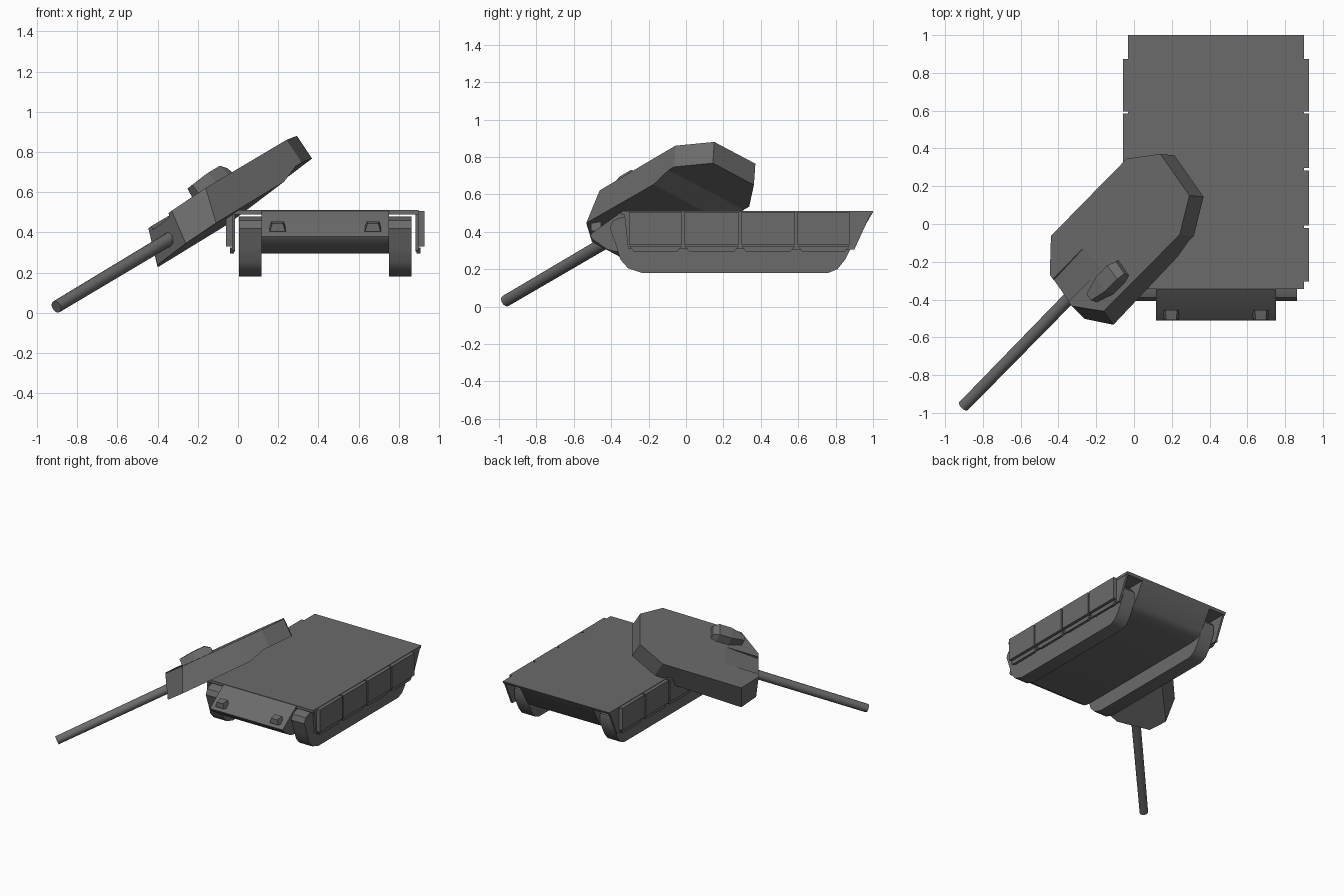
import bpy, bmesh
from mathutils import Vector, Matrix

if "Cube" in bpy.data.objects:
    bpy.data.objects.remove(bpy.data.objects["Cube"])

CX = 0.434                                  # hull centre line
steel = bpy.data.materials.new("dark_steel")
steel.diffuse_color = (.147, .147, .147, 1)
steel.use_nodes = True
steel.node_tree.nodes["Principled BSDF"].inputs["Base Color"].default_value = steel.diffuse_color


def finish(name, bm, smooth=False):
    bmesh.ops.recalc_face_normals(bm, faces=bm.faces)
    me = bpy.data.meshes.new(name)
    bm.to_mesh(me)
    bm.free()
    me.materials.append(steel)
    ob = bpy.data.objects.new(name, me)
    bpy.context.collection.objects.link(ob)
    if smooth:
        bpy.ops.object.select_all(action='DESELECT')
        ob.select_set(True)
        bpy.context.view_layer.objects.active = ob
        bpy.ops.object.shade_smooth_by_angle(angle=0.6)
    return ob


def loft(name, rings, smooth=False, matrix=None):
    """Skin equal-sized closed rings and cap both ends."""
    bm = bmesh.new()
    vs = [[bm.verts.new(p) for p in r] for r in rings]
    n = len(rings[0])
    for a, b in zip(vs, vs[1:]):
        for i in range(n):
            j = (i + 1) % n
            bm.faces.new((a[i], a[j], b[j], b[i]))
    bm.faces.new(vs[0])
    bm.faces.new(vs[-1])
    if matrix:
        bm.transform(matrix)
    return finish(name, bm, smooth)


def prism(name, profile, x0, x1, smooth=False):
    """Extrude a (y, z) profile between two x offsets from the centre line."""
    return loft(name, [[(CX + x, y, z) for y, z in profile] for x in (x0, x1)], smooth)


def pair(name, profile, x0, x1, smooth=False):
    for side, s in (("left", -1), ("right", 1)):
        prism(f"{side}_{name}", profile, s * x0, s * x1, smooth)


# Hull: central body with sloping nose and stern, wide deck above
prism("hull_body", [(-.34, .51), (-.50, .395), (-.512, .38), (-.50, .36), (-.42, .305),
                    (-.38, .295), (.78, .295), (.85, .305), (.90, .335), (1, .505)], -.317, .317, True)
prism("deck", [(-.345, .51), (-.345, .49), (.99, .49), (1, .51)], -.465, .465)

# Tracks
pair("track", [(-.34, .48), (-.39, .46), (-.408, .42), (-.375, .33), (-.35, .25), (-.31, .205),
               (-.235, .18), (.76, .18), (.81, .20), (.85, .25), (.905, .36), (.90, .43),
               (.86, .475)], .317, .43, True)

# Side plates and four skirt panels per side
pair("side_plate", [(-.33, .50), (-.31, .31), (.90, .305), (.99, .50)], .448, .463)
edges = [-.31, -.015, .29, .59, .88]
for i, (a, b) in enumerate(zip(edges, edges[1:])):
    a, b = a + .006, b - .006
    pair(f"skirt_{i}", [(a, .506), (a, .33), (b, .33), (b, .506)], .46, .493)
    pair(f"skirt_lip_{i}", [(a, .325), (a + .025, .295), (b - .025, .295), (b, .325)], .455, .475)

# Headlights on the glacis
for side, x in (("left", -.237), ("right", .237)):
    loft(side + "_headlight", [
        [(CX + x + sx * w, y, z) for sx, z in ((-1, z0), (1, z0), (.7, z1), (-.7, z1))]
        for y, w, z0, z1 in ((-.455, .045, .405, .455), (-.508, .038, .405, .445))])

# Turret frame: x = rearward, y = sideways, z = normal of the roof
e1, e2, up = Vector((.86, 0, .51)).normalized(), Vector((0, 1, 0)), Vector((-.51, 0, .86)).normalized()
back = (e1 * .754 + e2 * .657).normalized()
side = (-.657 * e1 + .754 * e2 - .075 * up).normalized()
norm = back.cross(side)
M = Matrix((back, side, norm)).transposed().to_4x4()
M.translation = -.2 * (-.657 * e1 + .754 * e2) + Vector((.023, -.037, .014))

# Turret shell: stations (top b, top half width, bottom b, bottom half width, bottom height)
ROOF = .598
stations = [(-.30, .11, -.362, .134, .42), (-.165, .265, -.245, .277, .42),
            (.29, .267, .29, .267, .425), (.41, .267, .41, .267, .462),
            (.455, .267, .455, .267, .462), (.632, .146, .632, .146, .462)]
turret = loft("turret", [[(bt, -wt, ROOF), (bt, wt, ROOF), (bb, wb, hb), (bb, -wb, hb)]
                         for bt, wt, bb, wb, hb in stations], matrix=M)

# Shallow sloping channel in the roof above the gun
channel = loft("channel_cutter", [[(-.04, y, ROOF), (-.04, y, ROOF + .05),
                                   (-.45, y, ROOF + .05), (-.45, y, ROOF - .03)]
                                  for y in (-.08, .08)], matrix=M)
channel.hide_render = True
channel.hide_viewport = True
cut = turret.modifiers.new("channel", 'BOOLEAN')
cut.object, cut.operation, cut.solver = channel, 'DIFFERENCE', 'EXACT'

# Roof sight
loft("roof_sight", [[(b, -.17 - w, ROOF - .005), (b, -.17 + w, ROOF - .005),
                     (b, -.17 + w * .75, h), (b, -.17 - w * .75, h)]
                    for b, w, h in ((-.165, .03, .65), (-.06, .066, .66),
                                    (.035, .066, .66), (.075, .055, .63))], matrix=M)

# Gun barrel
p0, p1 = M @ Vector((-.20, -.015, .49)), M @ Vector((-1.205, -.018, .486))
axis = p1 - p0
bm = bmesh.new()
bmesh.ops.create_cone(bm, cap_ends=True, segments=16, radius1=.034, radius2=.031, depth=axis.length)
bm.transform(Matrix.Translation((p0 + p1) / 2) @ axis.to_track_quat('Z', 'Y').to_matrix().to_4x4())
finish("gun_barrel", bm, True)
